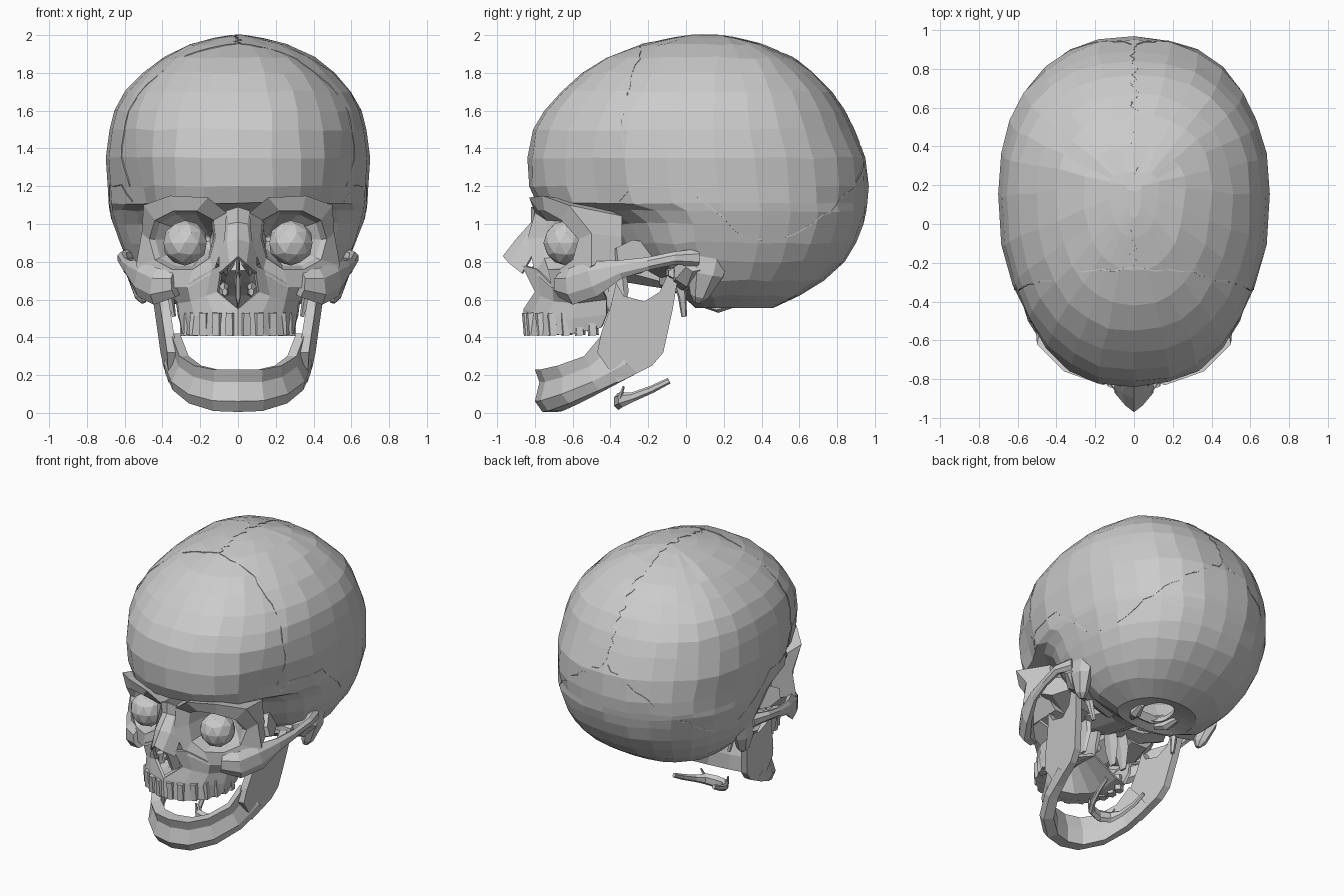
import bpy, bmesh, math, random
from mathutils import Vector
from mathutils.bvhtree import BVHTree

random.seed(4)


def build(name, verts, faces, mirror=False, solid=0):
    bm = bmesh.new()
    vs = [bm.verts.new(v) for v in verts]
    for f in faces:
        bm.faces.new([vs[i] for i in f])
    bmesh.ops.remove_doubles(bm, verts=bm.verts, dist=0.0005)
    bmesh.ops.recalc_face_normals(bm, faces=bm.faces)
    me = bpy.data.meshes.new(name)
    bm.to_mesh(me)
    bm.free()
    ob = bpy.data.objects.new(name, me)
    bpy.context.collection.objects.link(ob)
    if solid:
        m = ob.modifiers.new("thickness", 'SOLIDIFY')
        m.thickness, m.offset = solid, -1
    if mirror:
        ob.modifiers.new("mirror", 'MIRROR')
    return ob


def grid(rows, closed=True, caps=False):
    n, faces = len(rows[0]), []
    for r in range(len(rows) - 1):
        for i in range(n if closed else n - 1):
            j = (i + 1) % n
            faces.append((r * n + i, r * n + j, (r + 1) * n + j, (r + 1) * n + i))
    if caps:
        faces += [tuple(range(n)), tuple(range((len(rows) - 1) * n, len(rows) * n))]
    return [p for row in rows for p in row], faces


def sweep(name, pts, sides=7, mirror=True):
    """pts: x, y, z, half width, half height"""
    rows = []
    for i, p in enumerate(pts):
        t = Vector(pts[min(i + 1, len(pts) - 1)][:3]) - Vector(pts[max(i - 1, 0)][:3])
        t.normalize()
        up = Vector((0, 0, 1)) if abs(t.z) < 0.8 else Vector((0, 1, 0))
        s = t.cross(up).normalized()
        u = s.cross(t)
        rows.append([Vector(p[:3]) + s * p[3] * math.cos(a) + u * p[4] * math.sin(a)
                     for a in [2 * math.pi * (k + .5) / sides for k in range(sides)]])
    return build(name, *grid(rows, True, True), mirror=mirror)


# Braincase: horizontal sections (z, front y, back y, half width)
SECT = [(.59, .12, .36, .11), (.555, .05, .46, .28), (.62, -.02, .6, .43), (.70, -.12, .73, .52),
        (.80, -.28, .84, .59), (.90, -.36, .90, .63), (1.0, -.42, .94, .66), (1.07, -.55, .955, .68),
        (1.11, -.79, .96, .685), (1.2, -.83, .968, .69), (1.35, -.84, .95, .70), (1.5, -.81, .89, .68),
        (1.6, -.75, .84, .655), (1.7, -.66, .77, .60), (1.8, -.55, .67, .505), (1.88, -.42, .57, .40),
        (1.95, -.24, .41, .26), (1.985, -.07, .27, .13), (2.0, .03, .17, .04)]
N, YC, E = 28, .2, 2 / 2.25
rows = []
for z, yf, yb, hw in SECT:
    yc = min(YC, (yf + yb) / 2 + .1)
    row = []
    for k in range(N):
        a = 2 * math.pi * k / N
        s, c = math.sin(a), math.cos(a)
        x = hw * math.copysign(abs(s) ** E, s)
        y = yc + (yb - yc if c > 0 else yc - yf) * math.copysign(abs(c) ** E, c)
        x *= 1 - .12 * math.exp(-((y + .45) / .15) ** 2 - ((z - 1.15) / .2) ** 2)
        j = .007 if .6 < z < 1.97 and .05 < abs(x) < .64 else 0
        row.append((x + random.uniform(-j, j), y + random.uniform(-j, j), z + random.uniform(-j, j)))
    rows.append(row)
verts, faces = grid(rows)
faces.append(tuple(range((len(rows) - 1) * N, len(rows) * N)))
build("braincase", verts, faces, solid=.04)
tree = BVHTree.FromPolygons([Vector(v) for v in verts], faces)


# Sutures: thin zigzag seams laid on the braincase
def suture(name, path, step, amp, mirror=True):
    o, pts = Vector((0, .1, 1.2)), []
    for a, b in zip(path, path[1:]):
        a, b = Vector(a), Vector(b)
        n = max(2, int((b - a).length / step))
        side = (b - a).cross(a - o).normalized()
        for k in range(n):
            q = a.lerp(b, k / n) + side * random.uniform(-amp, amp)
            hit = tree.ray_cast(o, (q - o).normalized())[0]
            if hit:
                pts.append((*hit, .004, .004))
    sweep(name, pts, 4, mirror)


suture("sagittal_suture", [(0, -.22, 1.95), (0, .1, 2), (0, .5, 1.9), (0, .8, 1.65), (0, .93, 1.4)], .03, .022, False)
suture("coronal_suture", [(.01, -.22, 1.95), (.3, -.24, 1.85), (.52, -.28, 1.62), (.6, -.33, 1.35), (.57, -.38, 1.15)], .05, .01)
suture("lambdoid_suture", [(.01, .93, 1.4), (.3, .85, 1.22), (.5, .7, 1.05), (.6, .48, .9)], .05, .014)
suture("temporal_suture", [(.57, -.36, 1.12), (.62, -.28, 1.2), (.68, 0, 1.2), (.67, .2, 1.03), (.64, .32, .92), (.6, .48, .9)], .07, .008)

# Eye sockets: outer border and rim, going round from the inner upper corner
OUTER = [(.06, -.80, 1.06), (.16, -.83, 1.14), (.36, -.76, 1.15), (.50, -.62, 1.10), (.51, -.50, .95),
         (.54, -.50, .78), (.44, -.62, .66), (.27, -.71, .66), (.13, -.80, .74), (.07, -.84, .92)]
RIM = [(.13, -.74, 1.02), (.22, -.78, 1.07), (.34, -.75, 1.07), (.44, -.66, 1.02), (.47, -.57, .92),
       (.44, -.60, .81), (.35, -.67, .76), (.24, -.73, .76), (.15, -.75, .82), (.12, -.74, .93)]


def shrink(ring, cx, cz, f, y):
    return [(cx + (p[0] - .29) * f, y, cz + (p[2] - .91) * f) for p in ring]


build("eye_socket", *grid([shrink(OUTER, .28, .9, .75, -.34), OUTER, RIM, shrink(RIM, .28, .91, .88, -.57),
                           shrink(RIM, .2, .91, .4, -.42), shrink(RIM, .16, .92, .08, -.36)], True, True), mirror=True)
for s in (-1, 1):
    bpy.ops.mesh.primitive_ico_sphere_add(subdivisions=2, radius=.12, location=(.28 * s, -.635, .9))
    bpy.context.object.name = "eyeball"

# Nasal bones, with the upper edge of the nose opening
build("nasal_bones", *grid([[(0, -.82, 1.09), (0, -.82, 1.01), (0, -.90, .92), (0, -.97, .83)],
                            [(.06, -.80, 1.07), (.05, -.80, 1.0), (.06, -.87, .90), (.045, -.935, .79)],
                            [(.09, -.77, 1.05), (.09, -.76, .98), (.1, -.80, .86), (.10, -.87, .74)]], False),
      mirror=True, solid=.015)

# Upper jaw: rows from cheek down to the tooth ridge and under to the palate
build("upper_jaw", *grid([
    [(.09, -.87, .78), (.14, -.79, .76), (.27, -.71, .68), (.40, -.62, .68), (.44, -.45, .66)],
    [(.11, -.80, .64), (.17, -.77, .62), (.25, -.70, .59), (.32, -.58, .58), (.33, -.42, .60)],
    [(0, -.86, .55), (.13, -.81, .53), (.23, -.74, .51), (.31, -.60, .50), (.32, -.42, .52)],
    [(0, -.855, .41), (.14, -.82, .41), (.24, -.73, .41), (.295, -.60, .42), (.30, -.45, .45)],
    [(0, -.75, .42), (.09, -.72, .42), (.16, -.65, .42), (.20, -.56, .43), (.21, -.44, .46)],
    [(0, -.70, .53), (0, -.65, .54), (0, -.58, .545), (0, -.50, .545), (0, -.41, .54)]], False),
    mirror=True, solid=.02)

# Low ridges of the upper tooth row
for x, y in [(.04, -.84), (.11, -.82), (.18, -.77), (.23, -.71), (.26, -.64), (.275, -.57), (.28, -.5)]:
    sweep("tooth_ridge", [(x, y, .53, .03, .03), (x, y + .01, .41, .034, .03)], 5)

# Cheekbone and arch
sweep("cheekbone", [(.33, -.66, .68, .05, .07), (.43, -.60, .67, .05, .10), (.51, -.49, .71, .04, .10),
                    (.57, -.35, .76, .025, .05), (.60, -.2, .79, .022, .035), (.61, -.06, .82, .03, .035),
                    (.57, .06, .82, .04, .05)])

# Inner nose
sweep("nasal_septum", [(0, -.80, .66, .012, .10), (0, -.6, .75, .012, .2), (0, -.36, .68, .015, .15)], 6, False)
sweep("nasal_shell", [(.07, -.76, .64, .015, .02), (.075, -.66, .65, .03, .045), (.07, -.45, .65, .02, .03)], 6)
sweep("upper_nasal_shell", [(.05, -.77, .80, .015, .03), (.06, -.66, .85, .05, .13), (.07, -.40, .86, .06, .13)], 6)

# Skull base
sweep("central_base", [(0, -.46, .84, .14, .1), (0, -.3, .78, .17, .1), (0, -.1, .71, .15, .06), (0, .13, .6, .13, .03)], 8, False)
sweep("base_wing", [(.1, -.36, .82, .1, .08), (.3, -.32, .8, .13, .08), (.45, -.25, .84, .14, .08)], 7)
sweep("ear_ridge", [(.12, -.1, .7, .05, .05), (.3, -.02, .7, .08, .06), (.5, .02, .74, .09, .08), (.58, .04, .79, .05, .05)], 7)
sweep("mastoid", [(.54, .12, .86, .05, .12), (.54, .1, .74, .055, .1), (.51, .07, .62, .04, .05), (.5, .06, .585, .015, .02)], 7)
sweep("styloid", [(.37, -.05, .74, .03, .04), (.36, -.02, .62, .02, .025), (.34, -.01, .51, .012, .015)], 5)
sweep("neck_joint", [(.10, .10, .575, .02, .02), (.13, .17, .56, .04, .03), (.15, .26, .58, .02, .02)], 6)
for x in (.11, .2):
    sweep("wing_plate", [(x, -.38, .8, .02, .06), (x + .01, -.37, .64, .012, .07), (x + .02, -.37, .5, .01, .03)], 5)

# Lower jaw body: outer top and outer bottom of each column, then depth
rows = []
for tx, ty, tz, bx, by, bz, d in [(0, -.80, .23, 0, -.76, .005, .10), (.13, -.77, .23, .13, -.73, .01, .10),
                                  (.23, -.68, .25, .26, -.62, .05, .085), (.31, -.54, .30, .345, -.46, .12, .075),
                                  (.355, -.44, .42, .385, -.26, .21, .06)]:
    t, b = Vector((tx, ty, tz)), Vector((bx, by, bz))
    ti, bi = [Vector((-p.x, -.25 - p.y, 0)).normalized() * d for p in (t, b)]
    rows.append([t, t.lerp(b, .3) + ti * .12, t.lerp(b, .75) - ti * .3, b, b + bi * .8,
                 t.lerp(b, .5) + ti, t + ti * .9])
build("lower_jaw", *grid(rows), mirror=True)

# Rising branch of the lower jaw, from a side profile
PROF = [(-.47, .32), (-.45, .42), (-.40, .56), (-.37, .69), (-.33, .62), (-.22, .59), (-.14, .64), (-.09, .75),
        (-.04, .73), (-.07, .55), (-.12, .32), (-.18, .25), (-.36, .16)]
branch = [[(.40 + .12 * (z - .3) + .1 * (y + .2) - d, y, z) for y, z in PROF] for d in (0, .05)]
build("jaw_branch", *grid(branch, True, True), mirror=True)
sweep("jaw_joint", [(.34, -.07, .73, .025, .025), (.42, -.07, .74, .04, .04), (.49, -.07, .74, .025, .025)], 6)

# Throat bone
sweep("throat_bone", [(0, -.36, .06, .025, .045), (.08, -.34, .07, .025, .04), (.12, -.28, .085, .018, .025),
                      (.15, -.18, .125, .014, .02), (.16, -.09, .17, .012, .016)], 6)
sweep("throat_horn", [(.09, -.35, .08, .012, .012), (.11, -.33, .14, .006, .006)], 5)
